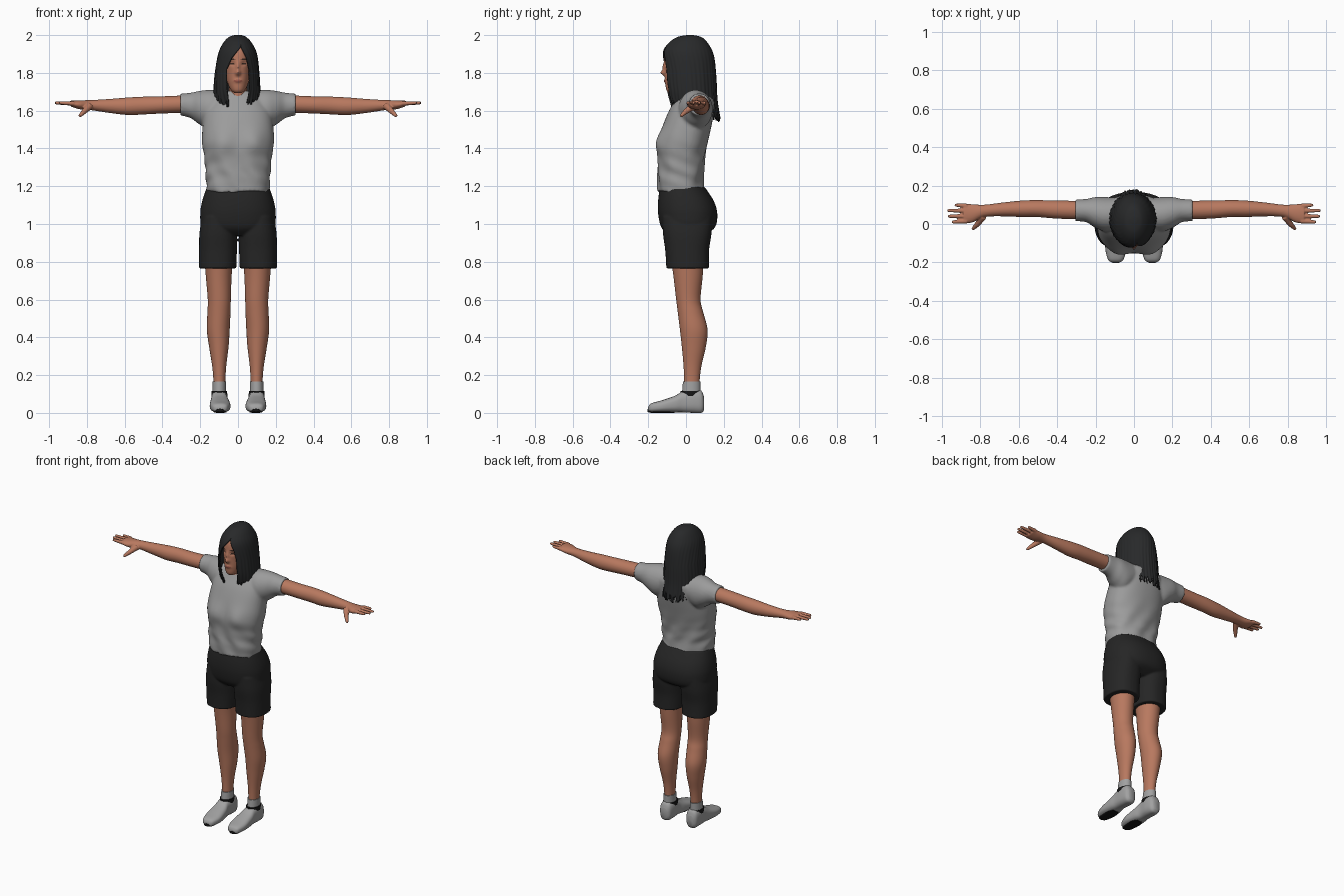
import bpy, bmesh, math, random
from mathutils import Vector, Matrix

random.seed(4)
cube = bpy.data.objects.get("Cube")
if cube:
    bpy.data.objects.remove(cube, do_unlink=True)


def material(name, red, green, blue):
    mat = bpy.data.materials.new(name)
    mat.use_nodes = True
    colour = (red, green, blue, 1)
    mat.diffuse_color = colour
    shader = mat.node_tree.nodes["Principled BSDF"]
    shader.inputs["Base Color"].default_value = colour
    shader.inputs["Roughness"].default_value = .8
    return mat


skin = material("skin", .48, .19, .115)
shirt_grey = material("shirt grey", .33, .33, .33)
shorts_black = material("shorts black", .019, .019, .019)
hair_black = material("hair black", .021, .022, .023)
shoe_grey = material("shoe grey", .36, .36, .36)
sole_black = material("sole black", .008, .008, .008)
lip_red = material("lip red", .33, .10, .07)
eye_brown = material("eye brown", .05, .025, .018)


def spline(rows, steps):
    """Smooth a short list of rows with a Catmull-Rom curve."""
    rows = [Vector(r) for r in rows]
    result = []
    for i in range(len(rows) - 1):
        b, c = rows[i], rows[i + 1]
        a, d = rows[max(i - 1, 0)], rows[min(i + 2, len(rows) - 1)]
        for k in range(steps):
            t = k / steps
            result.append(b + (c - a) * t / 2 + (a * 2 - b * 5 + c * 4 - d) * t * t / 2
                          + (b * 3 - a - c * 3 + d) * t ** 3 / 2)
    return result + [rows[-1]]


def loft(bm, rows, axis="z", side=1, sides=40, steps=6, power=1.0):
    """Closed tube; each row is position, then low and high limits across."""
    rings = []
    for t, u0, u1, v0, v1 in spline(rows, steps):
        ring = []
        for k in range(sides):
            angle = math.tau * k / sides
            c, s = math.cos(angle), math.sin(angle)
            c = math.copysign(abs(c) ** power, c)
            s = math.copysign(abs(s) ** power, s)
            u = (u0 + u1 + (u1 - u0) * c) / 2
            v = (v0 + v1 + (v1 - v0) * s) / 2
            x, y, z = {"z": (u, v, t), "x": (t, u, v), "y": (u, t, v)}[axis]
            ring.append(bm.verts.new((x * side, y, z)))
        rings.append(ring)
    for low, high in zip(rings, rings[1:]):
        for k in range(sides):
            j = (k + 1) % sides
            bm.faces.new((low[k], low[j], high[j], high[k]))
    bm.faces.new(rings[0])
    bm.faces.new(rings[-1])


def even(rows):
    """Rows given with a half width instead of two limits."""
    return [(z, -w, w, front, back) for z, w, front, back in rows]


def finger(bm, start, end, r0, r1, side):
    p, q = Vector(start), Vector(end)
    p.x, q.x = p.x * side, q.x * side
    turn = (q - p).to_track_quat("Z", "Y").to_matrix().to_4x4()
    bmesh.ops.create_cone(bm, cap_ends=True, segments=14, radius1=r0, radius2=r1,
                          depth=(q - p).length, matrix=Matrix.Translation((p + q) / 2) @ turn)
    bmesh.ops.create_icosphere(bm, subdivisions=2, radius=r1, matrix=Matrix.Translation(q))


def finish(bm, name, *mats, voxel=0, relax=4):
    bmesh.ops.recalc_face_normals(bm, faces=bm.faces[:])
    mesh = bpy.data.meshes.new(name)
    bm.to_mesh(mesh)
    bm.free()
    for mat in mats:
        mesh.materials.append(mat)
    obj = bpy.data.objects.new(name, mesh)
    bpy.context.collection.objects.link(obj)
    if voxel:
        remesh = obj.modifiers.new("fuse", "REMESH")
        remesh.mode = "VOXEL"
        remesh.voxel_size = voxel
        remesh.use_smooth_shade = True
        smooth = obj.modifiers.new("relax", "SMOOTH")
        smooth.iterations = relax
    else:
        bpy.ops.object.select_all(action="DESELECT")
        obj.select_set(True)
        bpy.context.view_layer.objects.active = obj
        bpy.ops.object.shade_smooth_by_angle(angle=math.radians(50))
    return obj


def bump(value, centre, width):
    return math.exp(-((value - centre) / width) ** 2)


# Shirt: torso and sleeves fused, with bust and soft folds
bm = bmesh.new()
loft(bm, even([(1.17, .166, -.15, .10), (1.25, .17, -.15, .092), (1.35, .178, -.147, .10),
               (1.43, .19, -.145, .115), (1.52, .187, -.122, .135), (1.60, .175, -.09, .15),
               (1.66, .14, -.055, .15), (1.705, .075, -.03, .11)]), sides=72, power=.85)
for side in (1, -1):
    loft(bm, [(.04, -.02, .13, 1.56, 1.70), (.14, -.04, .14, 1.50, 1.71), (.2, -.02, .14, 1.525, 1.705),
              (.25, .01, .13, 1.56, 1.695), (.305, .014, .128, 1.575, 1.69)], "x", side)
for v in bm.verts:
    x, y, z = v.co
    if y < 0:
        v.co.y -= .022 * bump(abs(x), .085, .06) * bump(z, 1.43, .07)
    waist = bump(z, 1.26, .12)
    v.co.y += .005 * waist * math.sin(x * 50 + z * 30)
    v.co.x += .004 * waist * math.sin(z * 75 + y * 30)
    v.co.z += .006 * bump(z, 1.17, .02) * math.sin(x * 25)
finish(bm, "shirt", shirt_grey, voxel=.008)

# Shorts: hips and two wide legs fused
bm = bmesh.new()
loft(bm, even([(1.195, .165, -.138, .10), (1.12, .19, -.148, .148), (1.05, .2, -.147, .166),
               (.98, .188, -.13, .152), (.94, .11, -.09, .09)]), sides=64, power=.85)
for side in (1, -1):
    loft(bm, [(1.04, .02, .19, -.125, .14), (.95, .006, .204, -.122, .135),
              (.86, .006, .206, -.11, .122), (.765, .009, .206, -.104, .122)],
         side=side, power=.85)
finish(bm, "shorts", shorts_black, voxel=.006)

for side, label in ((1, "left"), (-1, "right")):
    # Leg from under the shorts to the ankle
    bm = bmesh.new()
    loft(bm, [(.82, .026, .178, -.08, .095), (.72, .034, .17, -.066, .088), (.6, .038, .16, -.052, .077),
              (.53, .04, .162, -.043, .092), (.44, .044, .165, -.032, .114), (.35, .05, .153, -.022, .105),
              (.25, .062, .137, -.013, .082), (.17, .067, .13, -.01, .072), (.1, .067, .13, -.01, .07)], side=side)
    finish(bm, label + "_leg", skin)

    # Arm, palm and fingers fused
    bm = bmesh.new()
    loft(bm, [(.26, .024, .12, 1.59, 1.682), (.4, .028, .122, 1.585, 1.676), (.5, .036, .124, 1.58, 1.674),
              (.58, .036, .122, 1.577, 1.67), (.68, .04, .112, 1.588, 1.662), (.78, .036, .1, 1.603, 1.656),
              (.84, .008, .103, 1.608, 1.655), (.885, .004, .105, 1.622, 1.653)], "x", side)
    for root, tip, length in ((.094, .098, .925), (.069, .07, .963), (.041, .04, .96), (.015, .011, .94)):
        finger(bm, (.87, root, 1.638), (length, tip, 1.641), .0125, .0085, side)
    finger(bm, (.785, .04, 1.625), (.815, -.002, 1.595), .02, .014, side)
    finger(bm, (.815, -.002, 1.595), (.836, -.024, 1.574), .014, .009, side)
    finish(bm, label + "_arm", skin, voxel=.004, relax=3)

    # Sock with the dark shoe opening round it
    bm = bmesh.new()
    loft(bm, [(.08, .06, .137, -.022, .078), (.12, .063, .135, -.02, .077),
              (.165, .063, .134, -.016, .077)], side=side)
    finish(bm, label + "_sock", shoe_grey)
    bm = bmesh.new()
    loft(bm, [(.09, .056, .141, -.03, .081), (.117, .058, .139, -.028, .08)], side=side)
    finish(bm, label + "_shoe_opening", sole_black)

    # Shoe with dark sole patch under the toes
    bm = bmesh.new()
    loft(bm, [(-.2, .075, .115, .012, .032), (-.185, .055, .135, .004, .05), (-.13, .04, .149, .003, .066),
              (-.06, .046, .147, .003, .09), (-.015, .056, .142, .003, .115), (.04, .054, .142, 0, .125),
              (.08, .06, .137, 0, .118), (.096, .075, .122, .015, .085)], "y", side, power=.75)
    finish(bm, label + "_shoe", shoe_grey)
    bm = bmesh.new()
    loft(bm, [(-.204, .08, .11, .006, .022), (-.18, .065, .125, 0, .02), (-.1, .06, .128, 0, .012),
              (-.06, .075, .115, 0, .008)], "y", side, power=.7)
    finish(bm, label + "_sole", sole_black)

# Neck
bm = bmesh.new()
loft(bm, even([(1.62, .065, -.05, .09), (1.68, .05, -.045, .075), (1.78, .048, -.05, .08)]))
finish(bm, "neck", skin)

# Head: nose, sockets and lips shaped, features coloured by position
bm = bmesh.new()
loft(bm, even([(1.693, .018, -.09, -.05), (1.71, .038, -.104, 0), (1.75, .056, -.11, .06),
               (1.80, .066, -.112, .1), (1.86, .072, -.114, .12), (1.92, .068, -.106, .12),
               (1.97, .045, -.07, .09)]), sides=120, steps=16, power=.9)
for v in bm.verts:
    x, y, z = v.co
    if y < -.03:
        v.co.y -= .02 * bump(x, 0, .013) * bump(z, 1.80, .014) + .01 * bump(x, 0, .01) * bump(z, 1.83, .025)
        v.co.y -= .006 * bump(x, 0, .02) * bump(z, 1.757, .01)
        v.co.y += .008 * bump(abs(x), .03, .014) * bump(z, 1.85, .012)
for f in bm.faces:
    x, y, z = f.calc_center_median()
    x = abs(x)
    if y < -.05:
        if math.hypot(x / .023, (z - 1.757) / .007) < 1:
            f.material_index = 1
        if min(math.hypot((x - .03) / .012, (z - 1.848) / .005),
               math.hypot((x - .032) / .018, (z - 1.87) / .004)) < 1:
            f.material_index = 2
finish(bm, "head", skin, lip_red, eye_brown)

# Hair: open shell parted over the face, with ragged strand ends
parting = [(2.0, .015, .015), (1.94, .015, .015), (1.88, -.035, .045),
           (1.82, -.064, .058), (1.72, -.062, .06), (1.6, -.04, .04)]


def face_opening(z):
    for (za, la, ra), (zb, lb, rb) in zip(parting, parting[1:]):
        if z >= zb:
            t = (za - z) / (za - zb)
            return la + (lb - la) * t, ra + (rb - ra) * t


bm = bmesh.new()
columns = 150
ragged = [random.uniform(-.01, .02) for _ in range(columns + 1)]
rings = []
for z, x0, x1, y0, y1 in spline([(2.0, -.018, .018, .005, .04), (1.99, -.05, .045, -.045, .085),
                                 (1.96, -.08, .075, -.09, .12), (1.91, -.105, .1, -.122, .148),
                                 (1.82, -.122, .112, -.125, .16), (1.72, -.129, .117, -.115, .166),
                                 (1.64, -.122, .112, -.09, .18)], 8):
    drop = (2 - z) / .36
    cx, rx = (x0 + x1) / 2, (x1 - x0) / 2
    left, right = face_opening(z)
    start = math.asin(max(-1, min(1, (right - cx) / rx)))
    stop = math.tau + math.asin(max(-1, min(1, (left - cx) / rx)))
    ring = []
    for k in range(columns + 1):
        angle = start + (stop - start) * k / columns
        wave = 1 + .015 * drop * math.sin(k * 1.3) + .01 * drop * math.sin(k * .47)
        height = z - drop * .04 * (1 - math.cos(angle)) - ragged[k] * drop ** 10
        ring.append(bm.verts.new((cx + rx * wave * math.sin(angle),
                                  (y0 + y1) / 2 - (y1 - y0) / 2 * wave * math.cos(angle), height)))
    rings.append(ring)
gaps = {k for k in range(columns) if random.random() < .3}
for i, (high, low) in enumerate(zip(rings, rings[1:])):
    for k in range(columns):
        if k not in gaps or i < len(rings) - 4:
            bm.faces.new((high[k], low[k], low[k + 1], high[k + 1]))
bm.faces.new(rings[0])
bmesh.ops.remove_doubles(bm, verts=bm.verts[:], dist=.0002)
hair = finish(bm, "hair", hair_black)
shell = hair.modifiers.new("thickness", "SOLIDIFY")
shell.thickness = .008
shell.offset = -1
